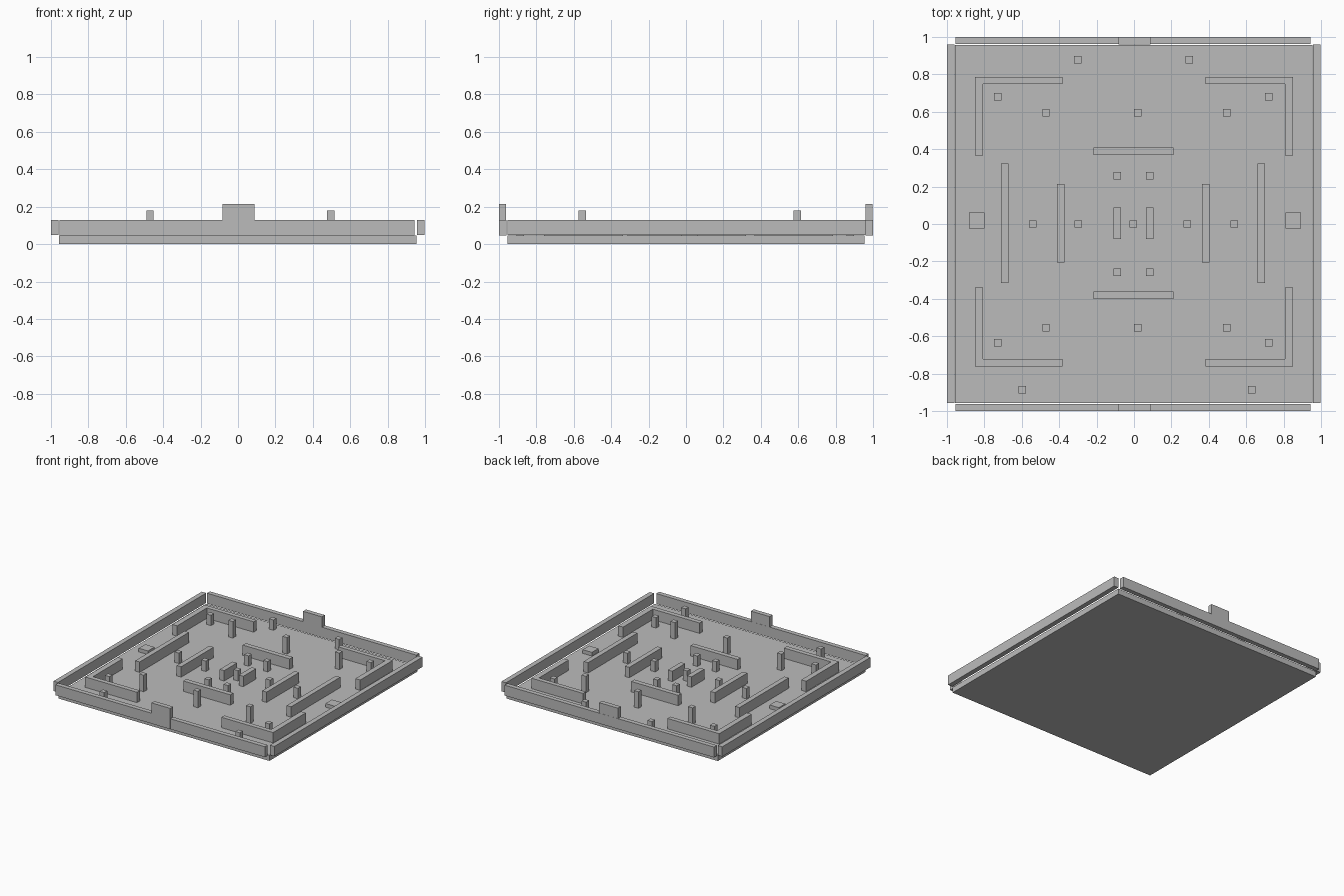
import bpy
import bmesh

if "Cube" in bpy.data.objects:
    bpy.data.objects.remove(bpy.data.objects["Cube"], do_unlink=True)

FLOOR, WALL, TALL, GATE = 0.045, 0.13, 0.18, 0.215

stone = bpy.data.materials.new("stone grey")
stone.use_nodes = True
colour = (0.5, 0.5, 0.5, 1)
stone.diffuse_color = colour
stone.node_tree.nodes["Principled BSDF"].inputs["Base Color"].default_value = colour


def prism(name, outline, z0, z1):
    """Extrude a counter-clockwise outline from z0 to z1."""
    bm = bmesh.new()
    face = bm.faces.new([bm.verts.new((x, y, z0)) for x, y in outline])
    top = bmesh.ops.extrude_face_region(bm, geom=[face])["geom"]
    verts = [v for v in top if isinstance(v, bmesh.types.BMVert)]
    bmesh.ops.translate(bm, verts=verts, vec=(0, 0, z1 - z0))
    bmesh.ops.recalc_face_normals(bm, faces=bm.faces)
    mesh = bpy.data.meshes.new(name)
    bm.to_mesh(mesh)
    bm.free()
    mesh.materials.append(stone)
    obj = bpy.data.objects.new(name, mesh)
    bpy.context.collection.objects.link(obj)


def box(name, x0, x1, y0, y1, z0=FLOOR, z1=WALL):
    prism(name, [(x0, y0), (x1, y0), (x1, y1), (x0, y1)], z0, z1)


def pillar(name, x, y, top=WALL):
    box(name, x - 0.02, x + 0.02, y - 0.02, y + 0.02, FLOOR, top)


# Floor slab
box("floor", -0.957, 0.953, -0.955, 0.955, 0, FLOOR)

# Outer walls, open at the corners, with a raised gate front and back
box("right_wall", -1, -0.96, -0.955, 0.96, 0.05)
box("left_wall", 0.957, 0.997, -0.955, 0.96, 0.05)
for side, y in (("front", -0.98), ("back", 0.98)):
    box(side + "_wall", -0.953, 0.942, y - 0.019, y + 0.019)
    box(side + "_gate", -0.083, 0.087, y - 0.02, y + 0.018, FLOOR, GATE)

# Corner walls, L-shaped
for sx, side in ((-1, "right"), (1, "left")):
    for end, outer, inner, tip in (("front", -0.76, -0.722, -0.338),
                                   ("back", 0.785, 0.748, 0.365)):
        outline = [(0.85, outer), (0.85, tip), (0.806, tip),
                   (0.806, inner), (0.382, inner), (0.382, outer)]
        prism(f"{end}_{side}_corner_wall", [(sx * x, y) for x, y in outline],
              FLOOR, WALL)

# Straight inner walls
for side, xs in (("right", (-0.69, -0.39, -0.09)), ("left", (0.68, 0.383, 0.083))):
    for name, x, half in zip(("outer", "middle", "centre"), xs, (0.318, 0.21, 0.083)):
        box(f"{side}_{name}_wall", x - 0.02, x + 0.02, 0.004 - half, 0.004 + half)
for name, y in (("front", -0.38), ("back", 0.388)):
    box(name + "_cross_wall", -0.215, 0.21, y - 0.02, y + 0.02)

# Low plinths at either side
for side, x in (("right", -0.84), ("left", 0.85)):
    box(side + "_plinth", x - 0.042, x + 0.042, -0.023, 0.061, FLOOR, 0.075)

# Tall pillars
for x in (-0.47, 0.02, 0.495):
    for y in (-0.555, 0.595):
        pillar("tall_pillar", x, y, TALL)

# Short pillars: centre row, inner square, corners and ends
for x in (-0.54, -0.297, -0.005, 0.285, 0.535):
    pillar("row_pillar", x, 0.0)
for x in (-0.09, 0.083):
    for y in (-0.257, 0.257):
        pillar("inner_pillar", x, y)
for x in (-0.727, 0.72):
    for y in (-0.633, 0.68):
        pillar("corner_pillar", x, y)
for x, y in ((-0.3, 0.878), (0.295, 0.878), (-0.597, -0.885), (0.63, -0.885)):
    pillar("end_pillar", x, y)
